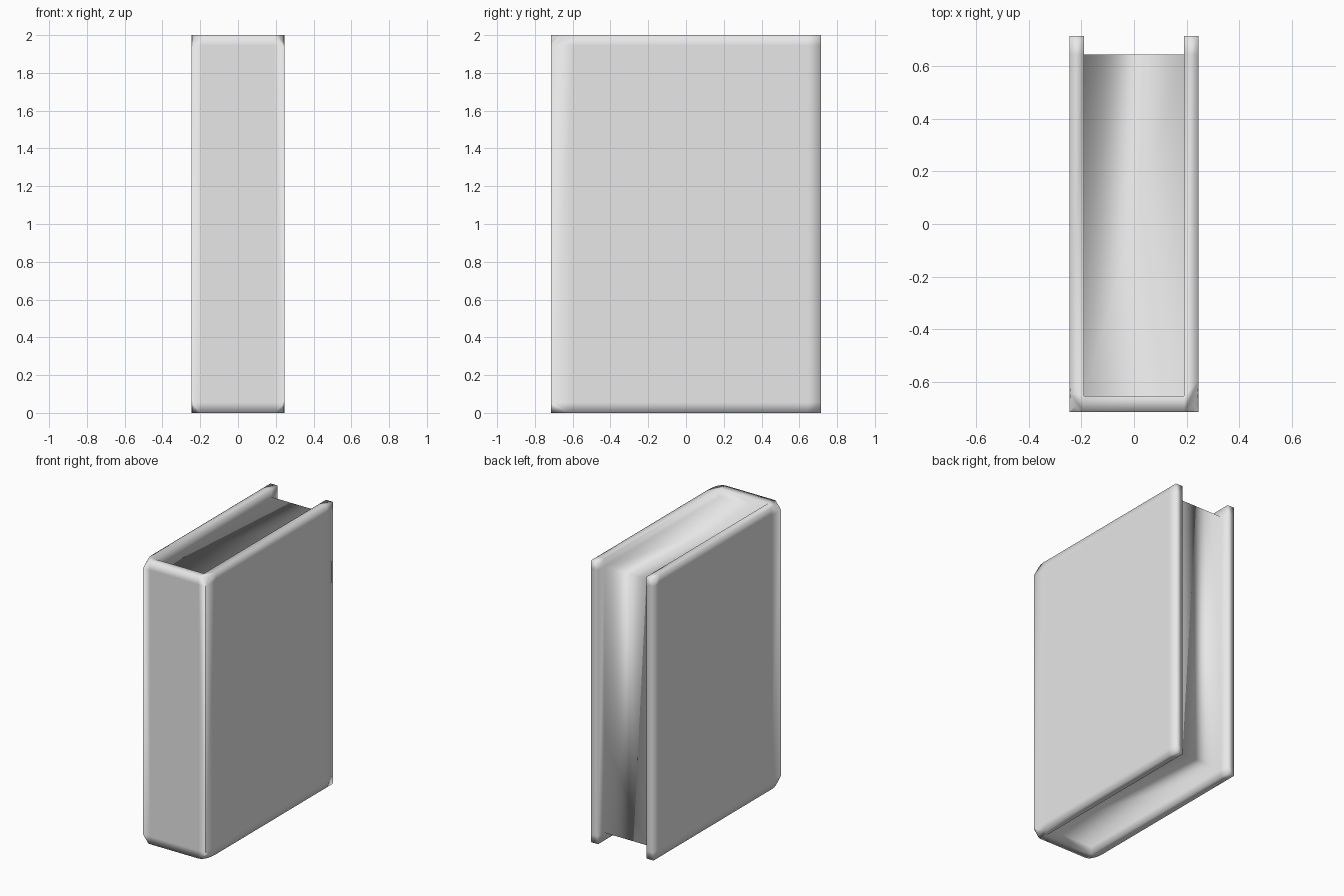
import bpy, bmesh

# Remove the default cube
cube = bpy.data.objects.get("Cube")
if cube:
    bpy.data.objects.remove(cube)

# Plain grey
grey = bpy.data.materials.new("light_grey")
grey.use_nodes = True
colour = (0.8, 0.8, 0.8, 1)
grey.diffuse_color = colour
grey.node_tree.nodes["Principled BSDF"].inputs["Base Color"].default_value = colour

# Grid lines: covers and spine outside, page block between
xs = [-0.245, -0.19, 0.19, 0.245]
ys = [-0.715, -0.655, 0.645, 0.715]
zs = [0, 0.055, 1.945, 2]


def solid(c):
    """Cell belongs to a cover, the spine or the page block."""
    if min(c) < 0 or max(c) > 2:
        return False
    return c[0] != 1 or c[1] == 0 or (c[1] == 1 and c[2] == 1)


bm = bmesh.new()
verts = {}


def corner(i):
    if i not in verts:
        verts[i] = bm.verts.new((xs[i[0]], ys[i[1]], zs[i[2]]))
    return verts[i]


# Skin every cell side that faces empty space
cells = [(i, j, k) for i in range(3) for j in range(3) for k in range(3)]
for cell in filter(solid, cells):
    for axis in range(3):
        u, v = (axis + 1) % 3, (axis + 2) % 3
        for side in (0, 1):
            nxt = list(cell)
            nxt[axis] += 2 * side - 1
            if solid(nxt):
                continue
            loop = []
            for du, dv in ((0, 0), (1, 0), (1, 1), (0, 1)):
                p = list(cell)
                p[axis] += side
                p[u] += du
                p[v] += dv
                loop.append(corner(tuple(p)))
            bm.faces.new(loop if side else loop[::-1])

# Round the upright spine corners, then stretch them along the covers
spine_edges = [e for e in bm.edges if all(
    abs(w.co.x) > 0.24 and w.co.y < -0.71 for w in e.verts)]
bmesh.ops.bevel(bm, geom=spine_edges, offset=0.053, segments=5,
                profile=0.5, affect='EDGES')
for w in bm.verts:
    if abs(w.co.x) > 0.191 and w.co.y < -0.6:
        w.co.y = -0.715 + (w.co.y + 0.715) * 2

for f in bm.faces:
    f.smooth = True
mesh = bpy.data.meshes.new("book")
bm.to_mesh(mesh)
bm.free()
mesh.materials.append(grey)
book = bpy.data.objects.new("book", mesh)
bpy.context.collection.objects.link(book)
